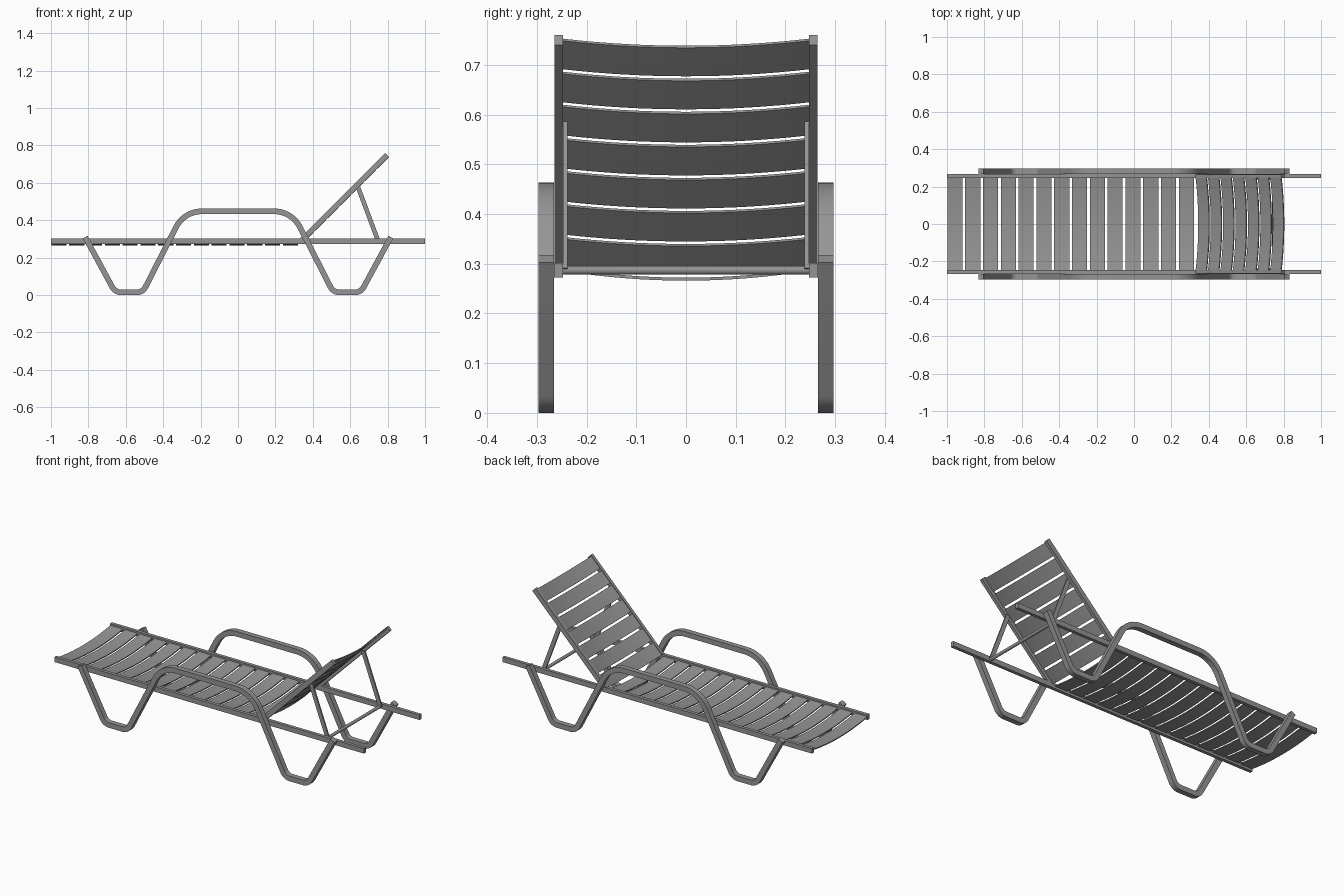
import bpy, bmesh, math
from mathutils import Vector

if "Cube" in bpy.data.objects:
    bpy.data.objects.remove(bpy.data.objects["Cube"])

# Dark grey finish shared by every part
grey = bpy.data.materials.new("dark_grey")
grey.diffuse_color = (0.3, 0.3, 0.3, 1)
grey.use_nodes = True
grey.node_tree.nodes["Principled BSDF"].inputs["Base Color"].default_value = grey.diffuse_color


def finish(name, bm):
    bmesh.ops.recalc_face_normals(bm, faces=bm.faces)
    me = bpy.data.meshes.new(name)
    bm.to_mesh(me)
    bm.free()
    me.shade_smooth()
    me.set_sharp_from_angle(angle=math.radians(30))
    me.materials.append(grey)
    ob = bpy.data.objects.new(name, me)
    bpy.context.collection.objects.link(ob)
    return ob


def loft(name, rings):
    """Skin a list of equal-sized rings and cap both ends."""
    bm = bmesh.new()
    vs = [[bm.verts.new(p) for p in r] for r in rings]
    n = len(vs[0])
    for a, b in zip(vs, vs[1:]):
        for i in range(n):
            j = (i + 1) % n
            bm.faces.new((a[i], a[j], b[j], b[i]))
    bm.faces.new(vs[0])
    bm.faces.new(vs[-1])
    return finish(name, bm)


def bar(name, path, width, y0, y1):
    """Rectangular bar following a path in the XZ plane."""
    pts = [Vector(p) for p in path]
    rings = []
    for i, p in enumerate(pts):
        a = (p - pts[i - 1]).normalized() if i else None
        b = (pts[i + 1] - p).normalized() if i < len(pts) - 1 else None
        a, b = a or b, b or a
        t = (a + b).normalized()
        off = Vector((-t.y, t.x)) * (width / 2 / t.dot(a))
        q, r = p + off, p - off
        rings.append([(q.x, y0, q.y), (q.x, y1, q.y),
                      (r.x, y1, r.y), (r.x, y0, r.y)])
    return loft(name, rings)


def fillet(corners, steps=8):
    """Round the inner corners (x, z, radius) of a path."""
    out = [Vector(corners[0][:2])]
    for prev, cur, nxt in zip(corners, corners[1:], corners[2:]):
        p, r = Vector(cur[:2]), cur[2]
        u = (Vector(prev[:2]) - p).normalized()
        v = (Vector(nxt[:2]) - p).normalized()
        half = u.angle(v) / 2
        c = p + (u + v).normalized() * (r / math.sin(half))
        s = p + u * (r / math.tan(half)) - c
        e = p + v * (r / math.tan(half)) - c
        ang = s.angle(e)
        for k in range(steps + 1):
            f = k / steps
            out.append(c + (s * math.sin((1 - f) * ang) + e * math.sin(f * ang)) / math.sin(ang))
    out.append(Vector(corners[-1][:2]))
    return out


def slat(name, start, ang, width=0.081, thick=0.006, sag=0.020, half=0.248, n=16):
    """Sagging slat: start is its lower/front edge, ang its tilt."""
    d = Vector((math.cos(ang), 0, math.sin(ang)))
    up = Vector((-math.sin(ang), 0, math.cos(ang)))
    o = Vector((start[0], 0, start[1]))
    rings = []
    for k in range(n + 1):
        f = 2 * k / n - 1
        c = o + Vector((0, f * half, 0)) - up * sag * (1 - f * f)
        h = up * thick / 2
        rings.append([c - h, c + d * width - h, c + d * width + h, c + h])
    return loft(name, rings)


# Continuous leg and armrest loop, symmetric in x
left = [(-0.817, 0.310, 0), (-0.657, 0.015, 0.05), (-0.509, 0.015, 0.05), (-0.288, 0.448, 0.155)]
loop = fillet(left + [(-x, z, r) for x, z, r in reversed(left)])

tilt = math.radians(45)
tip = Vector((0.798, 0.750))
along = Vector((math.cos(tilt), math.sin(tilt)))
normal = Vector((-along.y, along.x))
foot = tip - along * 0.651

for side, s in (("right", -1), ("left", 1)):
    bar(side + "_leg_armrest_loop", loop, 0.03, s * 0.266, s * 0.297)
    bar(side + "_seat_rail", [(-1, 0.287), (1, 0.287)], 0.029, s * 0.247, s * 0.266)
    bar(side + "_back_rail", [foot, tip], 0.029, s * 0.247, s * 0.265)
    bar(side + "_back_prop", [(0.640, 0.582), (0.750, 0.287)], 0.024, s * 0.238, s * 0.247)

# Round crossbar joining the feet of the props
loft("prop_crossbar", [[(0.748 + 0.009 * math.cos(a * math.pi / 8), y,
                         0.287 + 0.009 * math.sin(a * math.pi / 8)) for a in range(16)]
                       for y in (-0.247, 0.247)])

# Seat slats
for i in range(14):
    slat(f"seat_slat_{i + 1}", (-0.998 + 0.0952 * i, 0.289), 0)

# Backrest slats
top = tip + normal * 0.008 - along * 0.007
for i in range(7):
    slat(f"back_slat_{i + 1}", top - along * (0.081 + 0.0940 * i), tilt)
